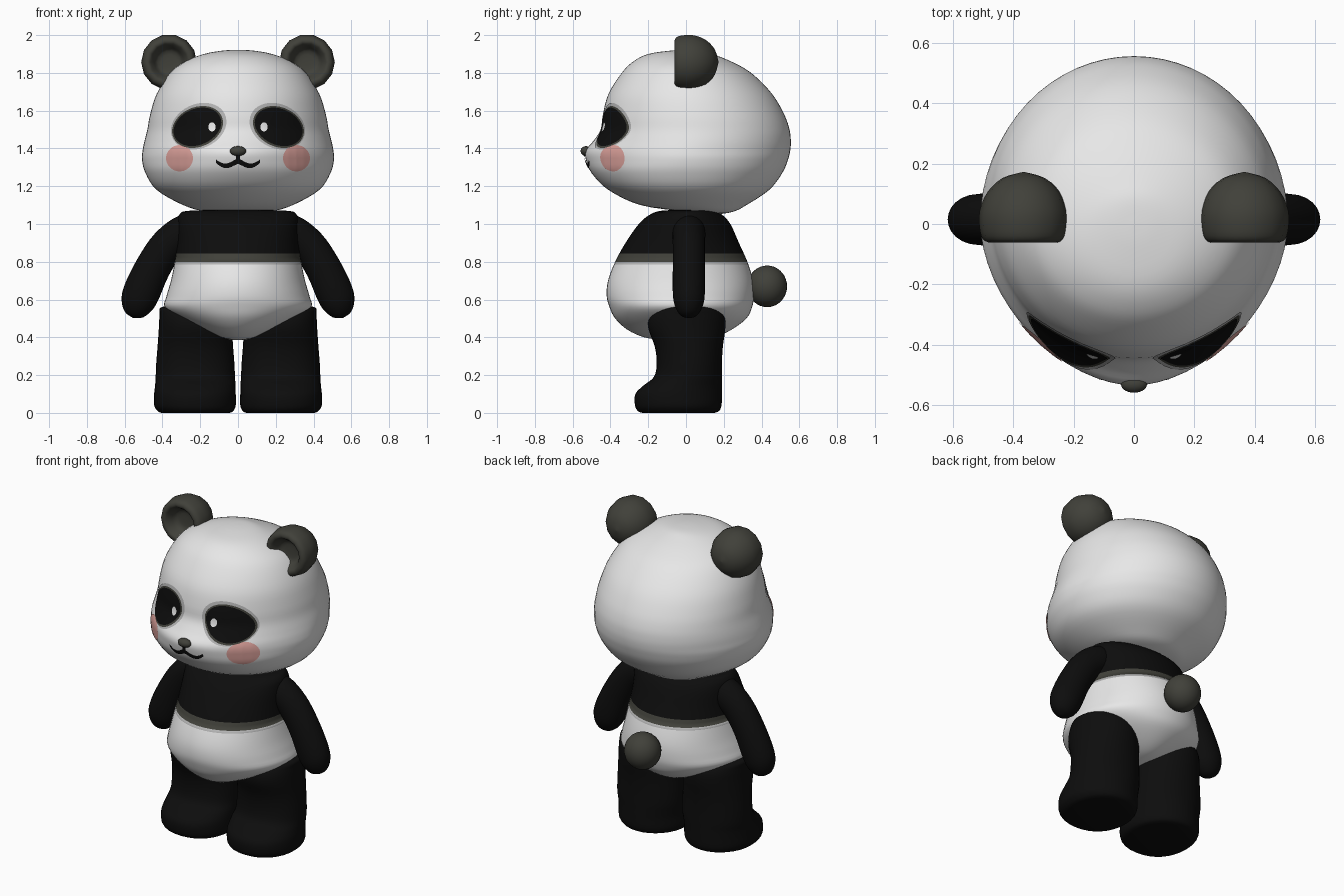
import bpy, bmesh, math
from mathutils import Vector
from mathutils.bvhtree import BVHTree

if "Cube" in bpy.data.objects:
    bpy.data.objects.remove(bpy.data.objects["Cube"])


def material(name, r, g, b):
    m = bpy.data.materials.new(name)
    m.diffuse_color = (r, g, b, 1)
    m.use_nodes = True
    m.node_tree.nodes["Principled BSDF"].inputs["Base Color"].default_value = m.diffuse_color
    return m


WHITE = material("white_fur", 0.82, 0.82, 0.82)
BLACK = material("black_fur", 0.004, 0.004, 0.004)
DARK = material("dark_olive_grey", 0.052, 0.052, 0.042)
GREY = material("light_grey", 0.45, 0.45, 0.45)
PINK = material("blush_pink", 0.72, 0.36, 0.33)


def finish(bm, name, mats, mirror=False):
    for f in bm.faces:
        f.smooth = True
    me = bpy.data.meshes.new(name)
    bm.to_mesh(me)
    ob = bpy.data.objects.new(name, me)
    bpy.context.collection.objects.link(ob)
    for m in mats:
        me.materials.append(m)
    if mirror:
        ob.modifiers.new("mirror", 'MIRROR')
    return ob


def smooth_rows(rows, steps):
    """Catmull-Rom interpolation through rows of numbers."""
    out = []
    for i in range(len(rows) - 1):
        p = [rows[max(0, min(len(rows) - 1, i + k))] for k in (-1, 0, 1, 2)]
        for s in range(steps):
            t = s / steps
            out.append([b + 0.5 * t * (c - a + t * (2*a - 5*b + 4*c - d + t * (3*(b - c) + d - a)))
                        for a, b, c, d in zip(*p)])
    out.append(list(rows[-1]))
    return out


def loft(rings):
    bm = bmesh.new()
    vs = [[bm.verts.new(p) for p in r] for r in rings]
    n = len(vs[0])
    for a, b in zip(vs, vs[1:]):
        for i in range(n):
            j = (i + 1) % n
            bm.faces.new((a[i], a[j], b[j], b[i]))
    bm.faces.new(vs[0])
    bm.faces.new(vs[-1])
    bmesh.ops.recalc_face_normals(bm, faces=bm.faces[:])
    return bm


def angles(n):
    return [2 * math.pi * i / n for i in range(n)]


def spow(v, e):
    return math.copysign(abs(v) ** e, v)


def stack(rows, n, steps=4):
    """Rows: z, x centre, half width, front y, back y, front exponent."""
    rings = []
    for z, xc, w, yf, yb, p in smooth_rows(rows, steps):
        ring = []
        for a in angles(n):
            e = 2 / p if math.sin(a) < 0 else 1
            ring.append((xc + w * spow(math.cos(a), e),
                         (yf + yb) / 2 + (yb - yf) / 2 * spow(math.sin(a), e), z))
        rings.append(ring)
    return loft(rings)


# Head
head = stack([
    (1.05, 0, .02, .12, .16, 2), (1.065, 0, .17, 0, .25, 2), (1.10, 0, .29, -.24, .32, 2),
    (1.18, 0, .43, -.41, .44, 2), (1.27, 0, .49, -.50, .51, 1.9), (1.34, 0, .508, -.53, .54, 1.8),
    (1.39, 0, .505, -.53, .552, 1.8), (1.44, 0, .495, -.49, .555, 1.9), (1.50, 0, .48, -.452, .548, 2),
    (1.58, 0, .465, -.44, .52, 2), (1.69, 0, .43, -.41, .455, 2), (1.80, 0, .36, -.34, .345, 2),
    (1.86, 0, .28, -.28, .24, 2), (1.90, 0, .18, -.2, .14, 2), (1.918, 0, .08, -.08, .08, 2),
    (1.922, 0, .003, -.003, .003, 2)], 64)
tree = BVHTree.FromBMesh(head)
finish(head, "head", [WHITE])

# Body, cut into fur bands by height
body = stack([
    (.385, 0, .02, -.12, .05, 2), (.40, 0, .10, -.22, .15, 2), (.44, 0, .20, -.31, .24, 2),
    (.50, 0, .315, -.375, .32, 2), (.56, 0, .388, -.405, .35, 2), (.62, 0, .378, -.42, .36, 2),
    (.70, 0, .355, -.413, .355, 2), (.80, 0, .335, -.375, .325, 2), (.90, 0, .322, -.32, .28, 2),
    (1.0, 0, .32, -.25, .235, 2), (1.05, 0, .31, -.19, .19, 2), (1.07, 0, .26, -.13, .15, 2),
    (1.075, 0, .02, -.02, .02, 2)], 56)
bands = (.785, .80, .843)
for z in bands:
    bmesh.ops.bisect_plane(body, geom=body.verts[:] + body.edges[:] + body.faces[:],
                           plane_co=(0, 0, z), plane_no=(0, 0, 1))
for f in body.faces:
    f.material_index = sum(f.calc_center_median().z > z for z in bands)
finish(body, "body", [WHITE, GREY, DARK, BLACK])

# Legs with feet
legs = stack([
    (0, .225, .18, -.23, .15, 2.2), (.01, .225, .2, -.255, .175, 2.2), (.04, .228, .216, -.27, .188, 2.2),
    (.10, .228, .216, -.268, .19, 2.2), (.145, .226, .213, -.225, .19, 2.2), (.19, .226, .21, -.17, .19, 2.2),
    (.26, .226, .207, -.155, .19, 2.2), (.35, .226, .2, -.165, .195, 2.2), (.45, .226, .193, -.2, .208, 2.2),
    (.52, .23, .185, -.19, .2, 2.2), (.56, .245, .16, -.14, .15, 2), (.572, .25, .04, -.04, .05, 2)], 32)
finish(legs, "legs", [BLACK], True)

# Arms: rings across a curved path of x, z, radius, depth
path = smooth_rows([(.20, 1.0, .05, .05), (.27, .965, .09, .085), (.37, .89, .092, .085),
                    (.45, .77, .094, .085), (.51, .64, .098, .085), (.535, .57, .085, .075),
                    (.55, .52, .05, .045), (.555, .503, .004, .004)], 4)
rings = []
for i, (x, z, r, d) in enumerate(path):
    a, b = path[max(0, i - 1)], path[min(len(path) - 1, i + 1)]
    t = Vector((b[0] - a[0], b[1] - a[1])).normalized()
    rings.append([(x - t.y * r * math.cos(q), .015 + d * math.sin(q), z + t.x * r * math.cos(q))
                  for q in angles(24)])
finish(loft(rings), "arms", [BLACK], True)

# Ears: dished cups, profile of radius and y
ear = smooth_rows([(.002, .005), (.06, 0), (.085, -.035), (.108, -.06), (.135, -.05), (.146, -.01),
                   (.145, .045), (.12, .105), (.07, .152), (.002, .172)], 3)
finish(loft([[(.365 + r * math.cos(q), y, 1.857 + r * math.sin(q)) for q in angles(14)]
             for r, y in ear]), "ears", [DARK], True)


# Nose and tail
def ball(name, mat, loc, size):
    bm = bmesh.new()
    bmesh.ops.create_uvsphere(bm, u_segments=28, v_segments=18, radius=1)
    bmesh.ops.scale(bm, vec=size, verts=bm.verts)
    bmesh.ops.translate(bm, vec=loc, verts=bm.verts)
    return finish(bm, name, [mat])


ball("nose", DARK, (0, -.53, 1.386), (.043, .028, .026))
ball("tail", DARK, (0, .43, .67), (.107, .105, .11))


# Face markings: thin plates projected on the head
def plate(name, mat, rows, offset, mirror=False):
    bm = bmesh.new()
    vs = []
    for row in rows:
        line = []
        for x, z in row:
            hit, no, _, _ = tree.ray_cast(Vector((x, -2, z)), Vector((0, 1, 0)))
            line.append(bm.verts.new(hit + no * offset))
        vs.append(line)
    for a, b in zip(vs, vs[1:]):
        for i in range(len(a) - 1):
            bm.faces.new((a[i], a[i + 1], b[i + 1], b[i]))
    bmesh.ops.remove_doubles(bm, verts=bm.verts[:], dist=1e-5)
    bm.normal_update()
    for f in bm.faces:
        if f.normal.y > 0:
            f.normal_flip()
    return finish(bm, name, [mat], mirror)


def oval(cx, cz, a, b, tilt=0, n=40, k=8):
    c, s = math.cos(tilt), math.sin(tilt)
    qs = angles(n) + [0]
    return [[(cx + i / k * (a * math.cos(q) * c - b * math.sin(q) * s),
              cz + i / k * (a * math.cos(q) * s + b * math.sin(q) * c)) for q in qs]
            for i in range(k + 1)]


TILT = math.radians(-25)
plate("eye_outer_rings", GREY, oval(.207, 1.517, .152, .117, TILT), .003, True)
plate("eye_rings", DARK, oval(.212, 1.512, .139, .105, TILT), .005, True)
plate("eyes", BLACK, oval(.212, 1.512, .13, .096, TILT), .007, True)
plate("eye_highlights", WHITE, oval(.135, 1.512, .019, .026, 0, 16, 3), .0095, True)
plate("cheeks", PINK, oval(.307, 1.348, .071, .068), .004, True)

# Mouth: curved strip and a short line to the nose
curve = smooth_rows([(0, 1.335), (.02, 1.325), (.045, 1.313), (.07, 1.31), (.093, 1.318), (.115, 1.333)], 4)
plate("mouth", BLACK, [[(x, z + h * (1 - .4 * x / .115)) for h in (-.015, 0, .015)] for x, z in curve], .005, True)
plate("mouth_line", BLACK, [[(x, z) for x in (-.01, 0, .01)] for z in (1.33, 1.35, 1.37)], .006)
